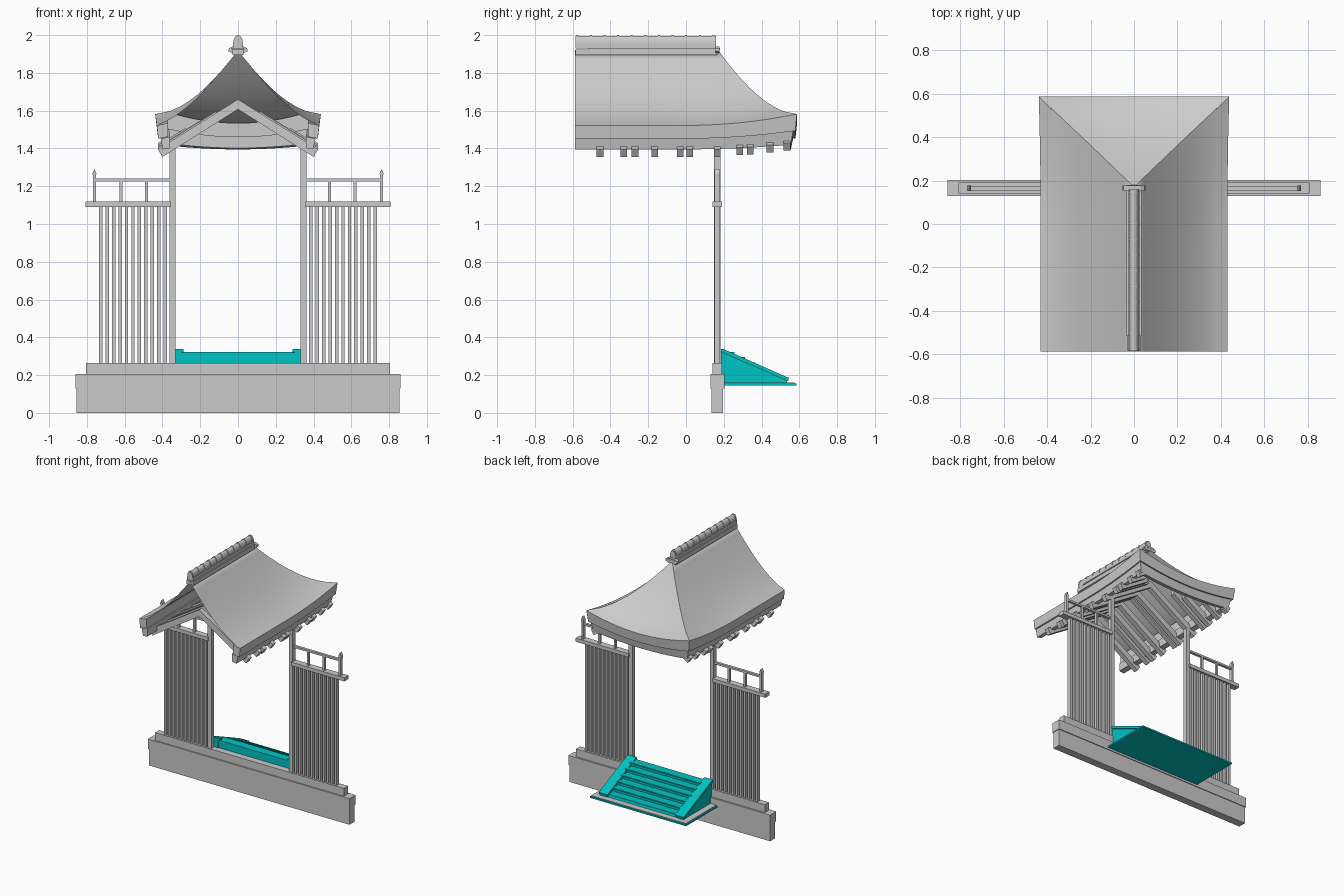
import bpy, bmesh, math

if "Cube" in bpy.data.objects:
    bpy.data.objects.remove(bpy.data.objects["Cube"])

teal = bpy.data.materials.new("teal")
teal.diffuse_color = (0.0, 0.55, 0.55, 1)
teal.use_nodes = True
teal.node_tree.nodes["Principled BSDF"].inputs["Base Color"].default_value = teal.diffuse_color


def mesh_object(name, verts, faces, mat=None, smooth=None):
    me = bpy.data.meshes.new(name)
    me.from_pydata(verts, [], faces)
    bm = bmesh.new()
    bm.from_mesh(me)
    bmesh.ops.recalc_face_normals(bm, faces=bm.faces)
    bm.to_mesh(me)
    bm.free()
    ob = bpy.data.objects.new(name, me)
    bpy.context.collection.objects.link(ob)
    if mat:
        me.materials.append(mat)
    if smooth:
        bpy.ops.object.select_all(action='DESELECT')
        ob.select_set(True)
        bpy.context.view_layer.objects.active = ob
        bpy.ops.object.shade_smooth_by_angle(angle=math.radians(smooth))
    return ob


def prism(name, profile, a, b, axis, mat=None, smooth=None):
    """Extrude a 2D profile from a to b; axis 'x' takes (y, z), axis 'y' takes (x, z)."""
    n = len(profile)
    verts = [(c, u, v) if axis == 'x' else (u, c, v) for c in (a, b) for u, v in profile]
    faces = [(i, (i + 1) % n, n + (i + 1) % n, n + i) for i in range(n)]
    faces += [tuple(range(n)), tuple(range(n, 2 * n))]
    return mesh_object(name, verts, faces, mat, smooth)


def box(name, x0, x1, y0, y1, z0, z1, mat=None):
    return prism(name, [(x0, z0), (x1, z0), (x1, z1), (x0, z1)], y0, y1, 'y', mat)


# stone base in three courses
box("base_lower", -0.855, 0.855, 0.136, 0.197, 0, 0.13)
box("base_upper", -0.86, 0.86, 0.13, 0.203, 0.13, 0.205)
box("base_sill", -0.805, 0.805, 0.14, 0.19, 0.205, 0.265)

# gate posts, slatted fences and railings, one set on each side
for s, side in ((-1, "left"), (1, "right")):
    def sbox(name, x0, x1, y0, y1, z0, z1):
        box(f"{side}_{name}", *sorted((s * x0, s * x1)), y0, y1, z0, z1)

    sbox("gate_post", 0.33, 0.362, 0.148, 0.182, 0.265, 1.43)
    for i in range(11):
        x = 0.385 + i * 0.0342
        sbox("fence_slat", x - 0.009, x + 0.009, 0.15, 0.18, 0.265, 1.09)
    sbox("fence_beam", 0.355, 0.808, 0.14, 0.19, 1.09, 1.118)
    sbox("top_rail", 0.355, 0.765, 0.155, 0.175, 1.225, 1.24)
    for x in (0.485, 0.62):
        sbox("rail_post", x - 0.008, x + 0.008, 0.156, 0.174, 1.118, 1.225)
    # end post with pointed finial
    c = s * 0.76
    prism(f"{side}_end_post", [(c - 0.008, 1.118), (c + 0.008, 1.118), (c + 0.008, 1.25),
                               (c + 0.01, 1.268), (c, 1.292), (c - 0.01, 1.268),
                               (c - 0.008, 1.25)], 0.152, 0.178, 'y')

# roof: eave outline, open at the front and hipped at the back
W, YF, YB, APEX = 0.43, -0.588, 0.587, 0.17
SIDE, BACK, ROWS = 20, 16, 10
eave = []                                   # (x, y, corner lift factor)
for i in range(SIDE + 1):
    y = YF + (YB - YF) * i / SIDE
    eave.append((W, y, (max(0, y) / YB) ** 2))
for i in range(1, BACK):
    u = 1 - 2 * i / BACK
    eave.append((W * u, YB, u * u))
eave += [(-x, y, k) for x, y, k in reversed(eave[:SIDE + 1])]
PROFILE = [(0, 1.92), (0.25, 1.785), (0.5, 1.668), (0.75, 1.578), (1, 1.522)]


def roof_height(t):
    # smooth sag fitted through the profile points
    total = 0
    for i, (ti, zi) in enumerate(PROFILE):
        w = 1
        for j, (tj, _) in enumerate(PROFILE):
            if i != j:
                w *= (t - tj) / (ti - tj)
        total += w * zi
    return total


verts, faces = [], []
N = len(eave)
for r in range(ROWS + 1):
    t = r / ROWS
    for x, y, k in eave:
        ridge_y = YF + (y - YF) * (APEX - YF) / (YB - YF)
        verts.append((x * t * (1 + 0.02 * k * t), ridge_y + (y - ridge_y) * t,
                      roof_height(t) + 0.06 * k * t * t))
for r in range(ROWS):
    for i in range(N - 1):
        a = r * N + i
        faces.append((a, a + 1, a + N + 1, a + N))
roof = mesh_object("roof_shell", verts, faces, smooth=20)
bm = bmesh.new()
bm.from_mesh(roof.data)
bmesh.ops.remove_doubles(bm, verts=bm.verts, dist=0.0005)
bmesh.ops.recalc_face_normals(bm, faces=bm.faces)
bm.to_mesh(roof.data)
bm.free()


# stepped eave boards that follow the outline
def eave_board(name, section):              # section: (inset, drop, lift share)
    n = len(section)
    vs, fs = [], []
    for x, y, k in eave:
        for d, dz, share in section:
            vs.append((x * (W - d) / W * (1 + 0.02 * k * share),
                       YF + (y - YF) * (YB - d - YF) / (YB - YF),
                       1.522 + dz + 0.06 * k * share))
    for i in range(N - 1):
        for j in range(n):
            a, b = i * n + j, i * n + (j + 1) % n
            fs.append((a, b, b + n, a + n))
    fs += [tuple(range(n)), tuple(range((N - 1) * n, N * n))]
    mesh_object(name, vs, fs, smooth=25)


eave_board("eave_upper_board", [(0, 0, 1), (0.008, -0.07, 0.7), (0.06, -0.06, 0.7), (0.06, 0.012, 1)])
eave_board("eave_lower_board", [(0.02, -0.07, 0.7), (0.032, -0.127, 0.4), (0.07, -0.12, 0.4), (0.07, -0.06, 0.7)])

# rafters: full inverted V under the ridge, shorter jack rafters under the hip
for y in (-0.455, -0.33, -0.27, -0.165, -0.03, 0.02, 0.165, 0.285, 0.34, 0.445, 0.535):
    lift = 0.04 * (max(0, y) / YB) ** 2
    x0 = max(0, y - APEX)
    if x0 == 0:
        prism("rafter_pair", [(0, 1.66), (0.425, 1.395), (0.4, 1.355), (0, 1.607),
                              (-0.4, 1.355), (-0.425, 1.395)], y - 0.018, y + 0.018, 'y')
        continue
    for s in (-1, 1):
        prism("jack_rafter", [(s * x0, 1.66 - 0.63 * x0 + lift), (s * 0.425, 1.395 + lift),
                              (s * 0.4, 1.355 + lift), (s * x0, 1.607 - 0.63 * x0 + lift)],
              y - 0.018, y + 0.018, 'y')

# ridge: stacked courses, round cap tiles with joint rings, end ornament
box("ridge_base", -0.03, 0.03, -0.585, 0.165, 1.895, 1.925)
box("ridge_lip", -0.035, 0.035, -0.515, 0.18, 1.925, 1.932)
box("ridge_course", -0.026, 0.026, -0.585, 0.16, 1.93, 1.955)


def arch(r, z, height):
    return [(r * math.cos(math.pi * i / 10), z + height * math.sin(math.pi * i / 10)) for i in range(11)]


prism("ridge_cap", arch(0.023, 1.955, 0.041), -0.585, 0.16, 'y', smooth=35)
for i in range(11):
    y = -0.575 + i * 0.072
    prism("ridge_ring", arch(0.026, 1.955, 0.045), y - 0.005, y + 0.005, 'y', smooth=35)
prism("ridge_end_plate", [(-0.052, 1.915), (-0.03, 1.904), (0.03, 1.904), (0.052, 1.915),
                          (0.048, 1.93), (0.03, 1.94), (-0.03, 1.94), (-0.048, 1.93)], 0.155, 0.178, 'y')

# steps: landing slab, flight with nosings, sloped cheeks with caps
box("step_slab", -0.41, 0.41, 0.185, 0.585, 0.145, 0.156, teal)
box("step_paving", -0.4, 0.4, 0.19, 0.575, 0.156, 0.16)
flight = [(0.19, 0.158), (0.53, 0.158)]
RISE, RUN, COUNT = 0.0275, 0.055, 6
for i in range(COUNT):
    y, z = 0.525 - i * RUN, 0.158 + (i + 1) * RISE
    flight += [(y, z - 0.009), (y + 0.008, z - 0.009), (y + 0.008, z), (y - RUN, z)]
flight[-1] = (0.19, flight[-1][1])
prism("step_flight", flight, -0.3, 0.3, 'x', teal)
for s in (-1, 1):
    prism("step_cheek", [(0.185, 0.158), (0.535, 0.158), (0.535, 0.172), (0.185, 0.322)],
          s * 0.298, s * 0.352, 'x', teal)
    prism("cheek_cap", [(0.185, 0.322), (0.54, 0.168), (0.545, 0.185), (0.2, 0.337), (0.185, 0.337)],
          s * 0.288, s * 0.362, 'x', teal)
